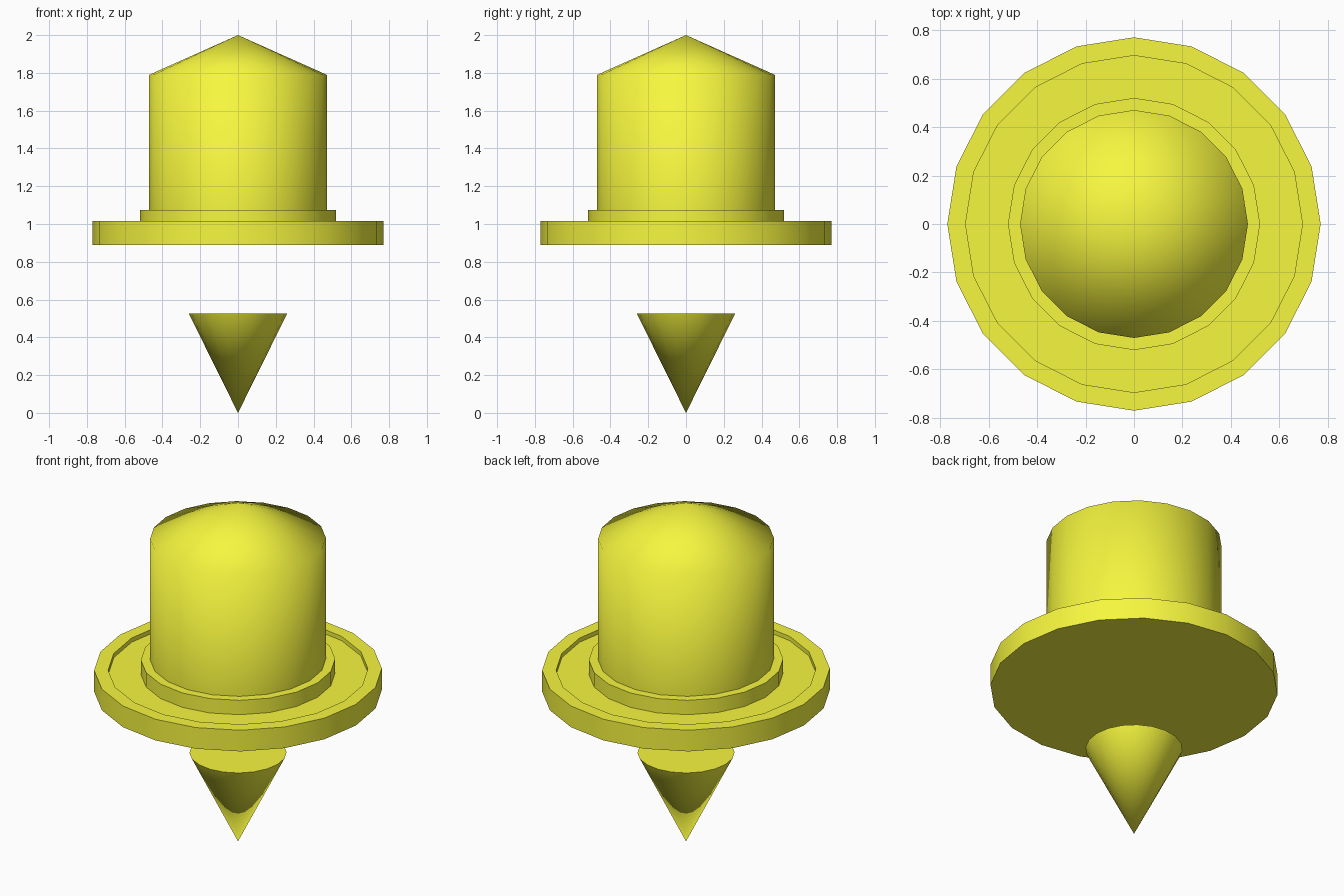
import bpy, bmesh
from math import sin, cos, pi, radians

if "Cube" in bpy.data.objects:
    bpy.data.objects.remove(bpy.data.objects["Cube"])

SIDES = 20
yellow = bpy.data.materials.new("yellow")
yellow.diffuse_color = (0.93, 0.93, 0.05, 1)
yellow.use_nodes = True
yellow.node_tree.nodes["Principled BSDF"].inputs["Base Color"].default_value = yellow.diffuse_color


def lathe(name, profile, smooth_angle=40):
    """Revolve (radius, z) points, listed bottom to top, around the z axis."""
    bm = bmesh.new()
    rings = []
    for r, z in profile:
        n = SIDES if r > 0 else 1
        rings.append([bm.verts.new((r * cos(2 * pi * i / SIDES),
                                    r * sin(2 * pi * i / SIDES), z))
                      for i in range(n)])
    for a, b in zip(rings, rings[1:]):
        for i in range(SIDES):
            j = (i + 1) % SIDES
            if len(a) == 1:
                bm.faces.new((a[0], b[j], b[i]))
            elif len(b) == 1:
                bm.faces.new((a[i], a[j], b[0]))
            else:
                bm.faces.new((a[i], a[j], b[j], b[i]))
    # flat caps where the profile does not end on the axis
    if len(rings[0]) > 1:
        bm.faces.new(rings[0][::-1])
    if len(rings[-1]) > 1:
        bm.faces.new(rings[-1])
    bmesh.ops.recalc_face_normals(bm, faces=bm.faces)
    for f in bm.faces:
        f.smooth = True
    for e in bm.edges:
        e.smooth = e.calc_face_angle(0) < radians(smooth_angle)
    mesh = bpy.data.meshes.new(name)
    bm.to_mesh(mesh)
    bm.free()
    mesh.materials.append(yellow)
    obj = bpy.data.objects.new(name, mesh)
    bpy.context.collection.objects.link(obj)
    return obj


# floating cone, point down
lathe("pointer_cone", [(0, 0), (0.26, 0.525)])
# round plate with a raised rim
lathe("base_plate", [(0.77, 0.89), (0.77, 1.015), (0.695, 1.015), (0.695, 0.99)][:3]
      + [(0.695, 0.99), (0, 0.99)])
# low ring under the body
lathe("collar", [(0.52, 0.99), (0.52, 1.075)])
# body with a pointed roof, shaded smoothly over the eave
lathe("body", [(0.47, 1.075), (0.47, 1.79), (0, 2.0)], smooth_angle=80)
